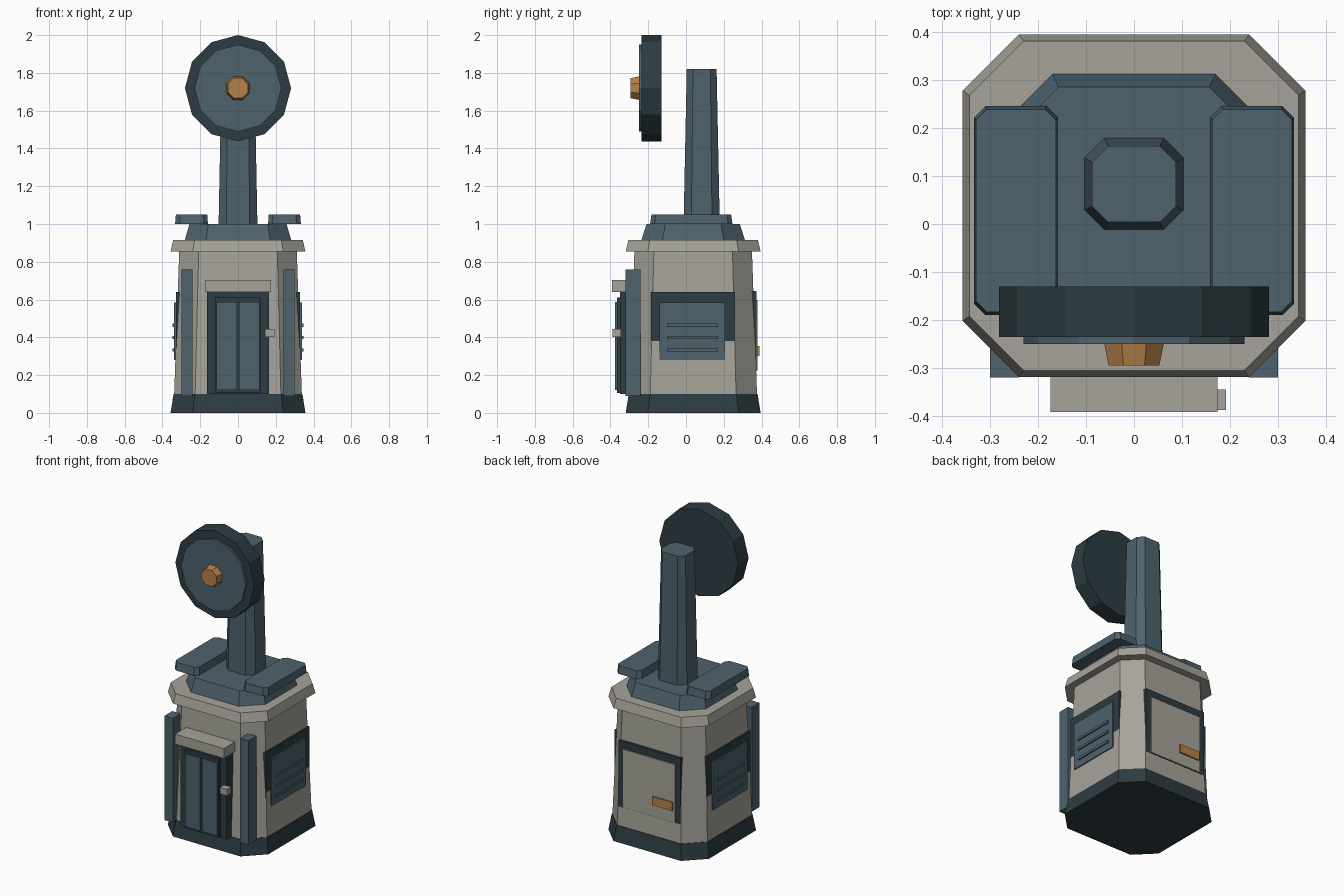
import bpy, bmesh
from math import pi
from mathutils import Matrix

cube = bpy.data.objects.get("Cube")
if cube:
    bpy.data.objects.remove(cube, do_unlink=True)


def material(name, rgb):
    m = bpy.data.materials.new(name)
    m.use_nodes = True
    m.diffuse_color = (*rgb, 1)
    m.node_tree.nodes["Principled BSDF"].inputs["Base Color"].default_value = (*rgb, 1)
    return m


STONE = material("warm grey", (0.38, 0.37, 0.32))
BLUE = material("slate blue", (0.076, 0.122, 0.152))
DARK = material("dark slate", (0.026, 0.045, 0.054))
COPPER = material("copper", (0.47, 0.22, 0.065))


def finish(name, bm, mat):
    bmesh.ops.recalc_face_normals(bm, faces=bm.faces)
    mesh = bpy.data.meshes.new(name)
    bm.to_mesh(mesh)
    bm.free()
    mesh.materials.append(mat)
    obj = bpy.data.objects.new(name, mesh)
    bpy.context.collection.objects.link(obj)
    return obj


def box(name, mat, x, y, z):
    """Box from (min, max) pairs."""
    bm = bmesh.new()
    spans = (x, y, z)
    size = Matrix.Diagonal([b - a for a, b in spans] + [1])
    mid = Matrix.Translation([(a + b) / 2 for a, b in spans])
    bmesh.ops.create_cube(bm, size=1, matrix=mid @ size)
    return finish(name, bm, mat)


def chamfered(name, mat, center, rings):
    """Loft of rectangles with cut corners; each ring is (half x, half y, cut, z)."""
    bm = bmesh.new()
    cx, cy = center
    loops = []
    for hx, hy, cut, z in rings:
        fx, fy = hx - cut, hy - cut
        outline = [(fx, -hy), (hx, -fy), (hx, fy), (fx, hy),
                   (-fx, hy), (-hx, fy), (-hx, -fy), (-fx, -hy)]
        loops.append([bm.verts.new((cx + x, cy + y, z)) for x, y in outline])
    bm.faces.new(loops[0])
    bm.faces.new(loops[-1])
    for low, high in zip(loops, loops[1:]):
        for i in range(8):
            j = (i + 1) % 8
            bm.faces.new((low[i], low[j], high[j], high[i]))
    return finish(name, bm, mat)


def disc(name, mat, sides, r_back, r_front, y_back, y_front, z, turn=0):
    """Prism facing the front."""
    bm = bmesh.new()
    place = Matrix.Translation((0, (y_back + y_front) / 2, z))
    bmesh.ops.create_cone(bm, cap_ends=True, segments=sides, radius1=r_back,
                          radius2=r_front, depth=y_back - y_front,
                          matrix=place @ Matrix.Rotation(pi / 2, 4, 'X') @ Matrix.Rotation(turn, 4, 'Z'))
    return finish(name, bm, mat)


# Tower body
MID = (0, 0.038)
chamfered("plinth", DARK, MID, [(0.357, 0.357, 0.117, 0), (0.341, 0.341, 0.112, 0.1)])
chamfered("body", STONE, MID, [(0.338, 0.338, 0.111, 0.1), (0.311, 0.311, 0.103, 0.86)])
chamfered("cornice", STONE, MID, [(0.357, 0.357, 0.117, 0.855), (0.343, 0.343, 0.113, 0.915)])
chamfered("roof", BLUE, MID, [(0.282, 0.274, 0.112, 0.915), (0.257, 0.247, 0.1, 1.0)])
chamfered("mast", BLUE, (0, 0.083), [(0.103, 0.096, 0.041, 0.99), (0.087, 0.079, 0.033, 1.82)])

# Parts on both sides
for side, s in (("left", 1), ("right", -1)):
    def span(a, b):
        return tuple(sorted((a * s, b * s)))
    chamfered(side + "_roof_slab", BLUE, (0.246 * s, 0.028),
              [(0.087, 0.218, 0.024, 1.0), (0.083, 0.211, 0.022, 1.05)])
    box(side + "_front_post", BLUE, span(0.24, 0.3), (-0.32, -0.24), (0.09, 0.76))
    box(side + "_vent_frame", DARK, span(0.29, 0.328), (-0.185, 0.257), (0.25, 0.64))
    box(side + "_vent_panel", BLUE, span(0.3, 0.338), (-0.14, 0.207), (0.28, 0.585))
    for i in range(3):
        z = 0.332 + 0.066 * i
        box(f"{side}_vent_slat_{i + 1}", BLUE, span(0.33, 0.346), (-0.1, 0.17), (z - 0.008, z + 0.008))
    # Front door leaf
    box(side + "_door_leaf", BLUE, span(0.006, 0.113), (-0.376, -0.35), (0.12, 0.588))

# Front door
box("door_frame", DARK, (-0.163, 0.163), (-0.35, -0.25), (0.1, 0.64))
box("door_backing", DARK, (-0.122, 0.122), (-0.366, -0.34), (0.105, 0.61))
box("door_canopy", STONE, (-0.174, 0.174), (-0.392, -0.25), (0.64, 0.704))
box("door_handle", STONE, (0.143, 0.192), (-0.388, -0.345), (0.403, 0.445))

# Back hatch
box("hatch_frame", DARK, (-0.22, 0.22), (0.33, 0.372), (0.22, 0.645))
box("hatch_panel", STONE, (-0.185, 0.185), (0.34, 0.378), (0.225, 0.598))
box("hatch_handle", COPPER, (-0.172, -0.03), (0.36, 0.388), (0.3, 0.355))

# Dial in front of the mast
disc("dial_rim", DARK, 12, 0.281, 0.281, -0.13, -0.235, 1.719)
disc("dial_face", BLUE, 12, 0.23, 0.23, -0.2, -0.25, 1.719)
disc("dial_hub", COPPER, 8, 0.069, 0.057, -0.24, -0.295, 1.719, pi / 8)
